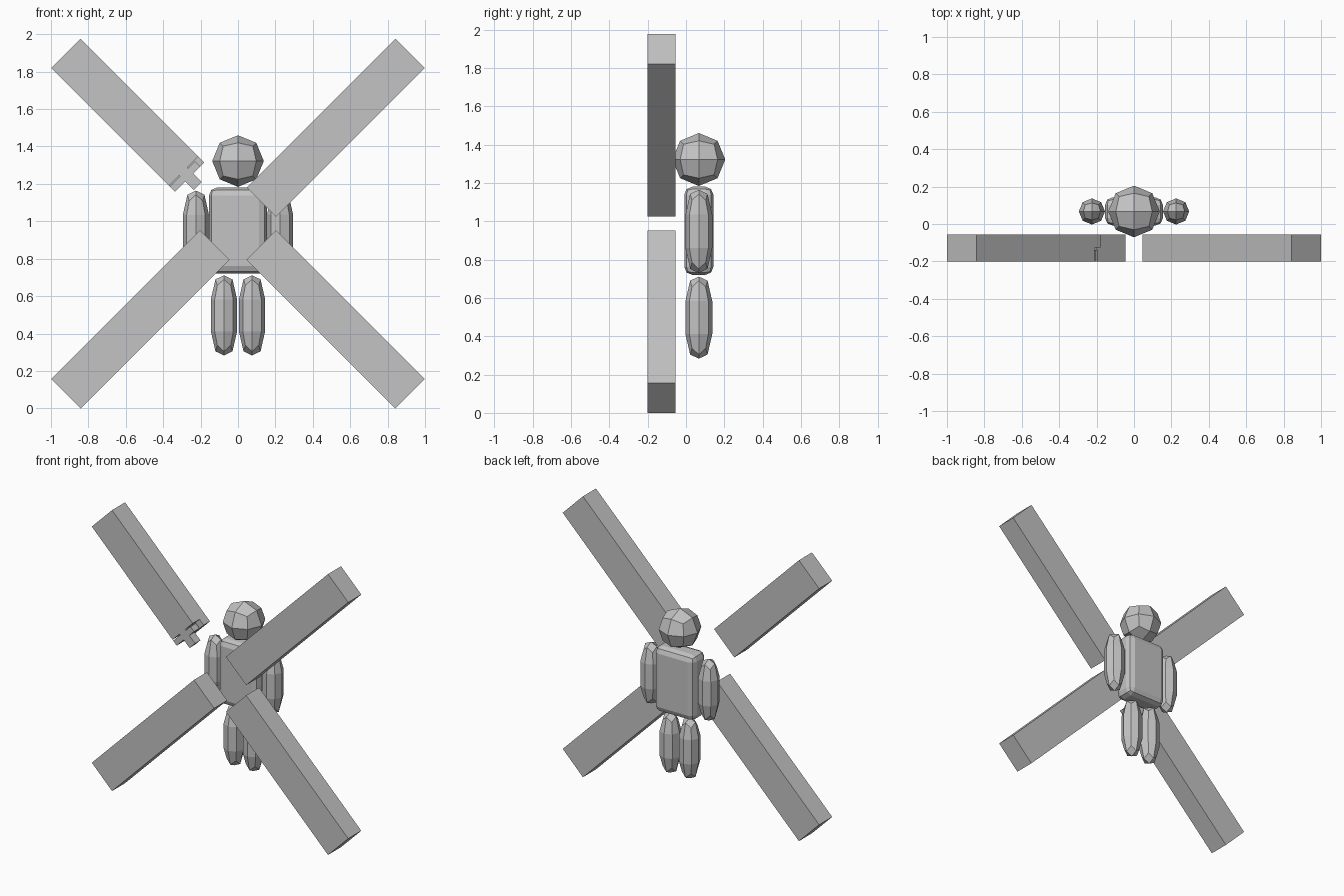
import bpy, bmesh, math
from mathutils import Vector

if "Cube" in bpy.data.objects:
    bpy.data.objects.remove(bpy.data.objects["Cube"])

grey = bpy.data.materials.new("stone grey")
grey.diffuse_color = (0.55, 0.55, 0.55, 1)
grey.use_nodes = True
grey.node_tree.nodes["Principled BSDF"].inputs["Base Color"].default_value = grey.diffuse_color


def finish(bm, name):
    bmesh.ops.recalc_face_normals(bm, faces=bm.faces)
    me = bpy.data.meshes.new(name)
    bm.to_mesh(me)
    bm.free()
    me.materials.append(grey)
    ob = bpy.data.objects.new(name, me)
    bpy.context.collection.objects.link(ob)
    return ob


def lobe(name, centre, r, h, tip, tip_diag, rings):
    """Eight-sided rounded lobe capped by four quads at each end.
    tip / tip_diag = (radius, height) of the cap ring's cardinal and diagonal points."""
    bm = bmesh.new()

    def vert(k, rad, z):
        a = k * math.pi / 4
        return bm.verts.new(Vector(centre) + Vector((r * rad * math.cos(a), r * rad * math.sin(a), h * z)))

    def cap_ring(sign):
        return [vert(k, (tip_diag if k % 2 else tip)[0], sign * (tip_diag if k % 2 else tip)[1]) for k in range(8)]

    stack = [cap_ring(1)] + [[vert(k, 1, z) for k in range(8)] for z in rings] + [cap_ring(-1)]
    for a, b in zip(stack, stack[1:]):
        for k in range(8):
            bm.faces.new((a[k], a[(k + 1) % 8], b[(k + 1) % 8], b[k]))
    for ring, z in ((stack[0], 1), (stack[-1], -1)):
        pole = vert(0, 0, z)
        for k in range(0, 8, 2):
            bm.faces.new((pole, ring[k], ring[k + 1], ring[(k + 2) % 8]))
    return finish(bm, name)


def bar(name, s0, s1, t0=0.82, t1=1.135, y0=-0.2, y1=-0.055, fx=1, low=False):
    """Diagonal box in upper-left coordinates s = x - z, t = x + z, then flipped."""
    bm = bmesh.new()
    bmesh.ops.create_cube(bm, size=1)
    for v in bm.verts:
        s = s1 if v.co.x > 0 else s0
        t = t1 if v.co.z > 0 else t0
        y = y1 if v.co.y > 0 else y0
        x, z = (s + t) / 2, (t - s) / 2
        v.co = (x * fx, y, 1.975 - z if low else z)
    return finish(bm, name)


Y = 0.067

# Head and limbs
lobe("head", (0, Y, 1.322), 0.138, 0.138, (0.707, 0.707), (0.816, 0.577), [0])
for side, sx in (("left", -1), ("right", 1)):
    lobe(side + "_arm", (sx * 0.225, Y, 0.947), 0.07, 0.217, (0.65, 0.9), (0.72, 0.75), [0.4, -0.4])
    lobe(side + "_leg", (sx * 0.075, Y, 0.497), 0.07, 0.214, (0.65, 0.9), (0.72, 0.75), [0.4, -0.4])

# Torso: rounded block
bm = bmesh.new()
bmesh.ops.create_cube(bm, size=1)
for v in bm.verts:
    v.co = (v.co.x * 0.31, Y + v.co.y * 0.152, 0.95 + v.co.z * 0.46)
bmesh.ops.bevel(bm, geom=bm.edges[:], offset=0.042, segments=2, profile=0.5, affect='EDGES')
finish(bm, "torso")

# Three whole diagonal bars
bar("upper_right_bar", -2.818, -1.227, fx=-1)
bar("lower_right_bar", -2.818, -1.227, fx=-1, low=True)
bar("lower_left_bar", -2.818, -1.227, low=True)

# Broken bar: back half full, front half stepped
bar("broken_bar_back", -2.818, -1.495, y0=-0.125)
bar("broken_bar_front", -2.818, -1.56, y1=-0.125)
bar("broken_bar_tongue", -1.56, -1.405, 0.93, 1.016, -0.2, -0.14)
bar("broken_bar_cross_piece", -1.55, -1.495, 0.82, 1.09, -0.2, -0.14)
